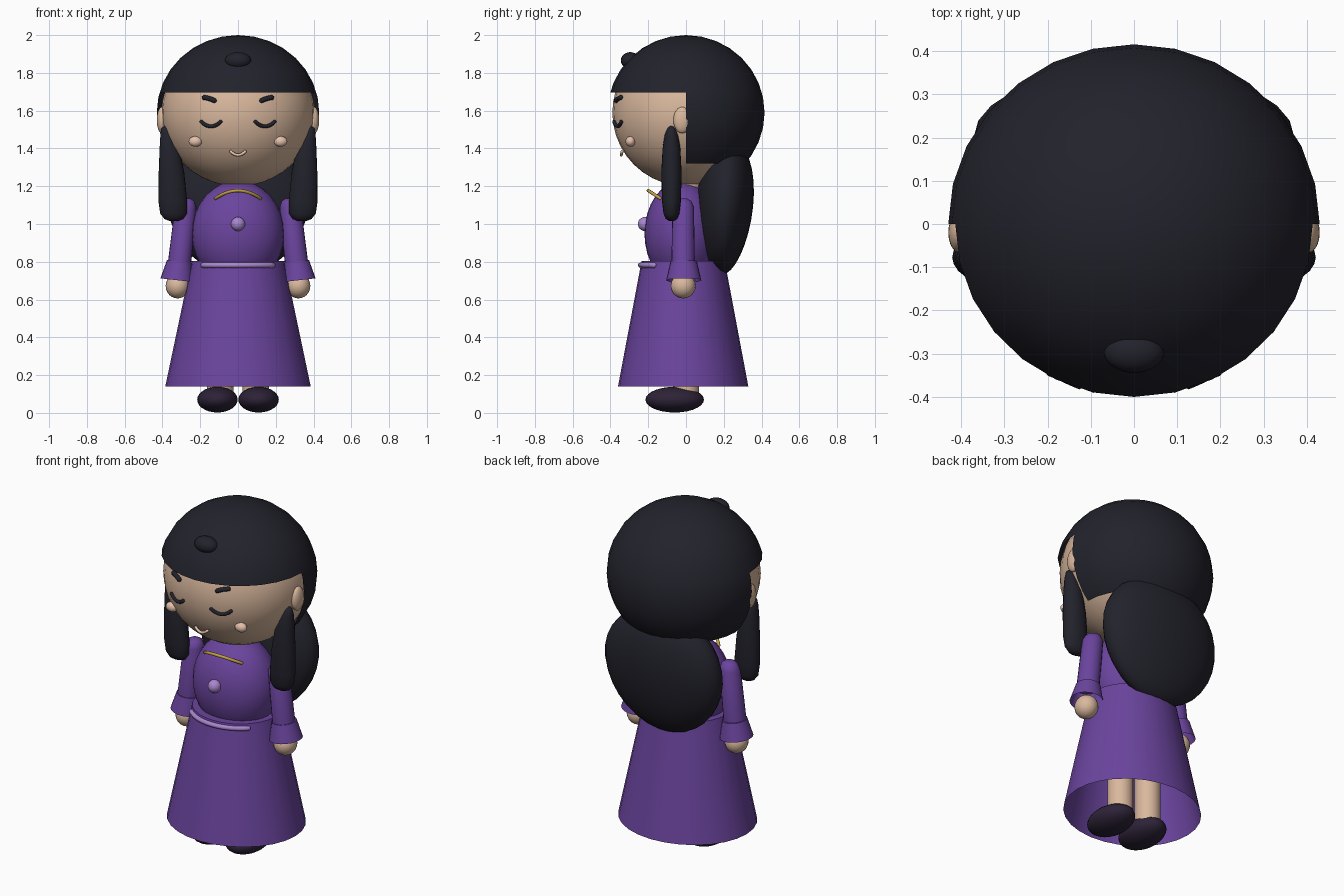
import bpy, bmesh, math
from mathutils import Vector, Matrix

if "Cube" in bpy.data.objects:
    bpy.data.objects.remove(bpy.data.objects["Cube"])


def material(name, rgb):
    m = bpy.data.materials.new(name)
    m.diffuse_color = (*rgb, 1)
    m.use_nodes = True
    m.node_tree.nodes["Principled BSDF"].inputs["Base Color"].default_value = m.diffuse_color
    return m


HAIR = material("dark_hair", (0.016, 0.016, 0.025))
SKIN = material("skin", (0.70, 0.48, 0.34))
PURPLE = material("purple_cloth", (0.145, 0.058, 0.34))
LILAC = material("lilac_trim", (0.40, 0.24, 0.62))
GOLD = material("gold", (0.55, 0.36, 0.06))
SHOE = material("dark_shoe", (0.026, 0.016, 0.038))
BLUSH = material("pale_blush", (0.78, 0.53, 0.41))

HEAD_C = Vector((0, 0, 1.59))
HEAD_R = Vector((0.405, 0.39, 0.39))


def finish(bm, name, mat, angle=40):
    bmesh.ops.recalc_face_normals(bm, faces=bm.faces)
    me = bpy.data.meshes.new(name)
    bm.to_mesh(me)
    bm.free()
    me.materials.append(mat)
    ob = bpy.data.objects.new(name, me)
    bpy.context.collection.objects.link(ob)
    bpy.ops.object.select_all(action='DESELECT')
    ob.select_set(True)
    bpy.context.view_layer.objects.active = ob
    bpy.ops.object.shade_smooth_by_angle(angle=math.radians(angle))
    return ob


def sphere_bm(c, r, seg=28, rings=16):
    bm = bmesh.new()
    bmesh.ops.create_uvsphere(bm, u_segments=seg, v_segments=rings, radius=1)
    bmesh.ops.transform(bm, verts=bm.verts,
                        matrix=Matrix.Translation(c) @ Matrix.Diagonal((*r, 1)))
    return bm


def ellipsoid(name, mat, c, r, seg=28, rings=16):
    return finish(sphere_bm(c, r, seg, rings), name, mat)


def loft(name, mat, rings, seg=24, cap_start=True, cap_end=True):
    """Skin elliptical rings (centre, half x, half y), stacked along z."""
    bm = bmesh.new()
    loops = []
    for c, rx, ry in rings:
        loops.append([bm.verts.new((c[0] + rx * math.cos(2 * math.pi * i / seg),
                                    c[1] + ry * math.sin(2 * math.pi * i / seg), c[2]))
                      for i in range(seg)])
    for a, b in zip(loops, loops[1:]):
        for i in range(seg):
            j = (i + 1) % seg
            bm.faces.new((a[i], a[j], b[j], b[i]))
    if cap_start:
        bm.faces.new(loops[0])
    if cap_end:
        bm.faces.new(loops[-1])
    return finish(bm, name, mat)


def tube(name, mat, pts, r, seg=8):
    """Round tube with domed ends along a list of points."""
    pts = [Vector(p) for p in pts]
    bm = bmesh.new()
    loops = []
    d0, d1 = (pts[1] - pts[0]).normalized(), (pts[-1] - pts[-2]).normalized()
    path = [(pts[0] - d0 * r * 0.6, r * 0.5)] + [(p, r) for p in pts] + [(pts[-1] + d1 * r * 0.6, r * 0.5)]
    for k, (p, rad) in enumerate(path):
        t = (path[min(k + 1, len(path) - 1)][0] - path[max(k - 1, 0)][0]).normalized()
        u = t.cross(Vector((0, 0, 1))).normalized()
        v = t.cross(u)
        loops.append([bm.verts.new(p + rad * (u * math.cos(a) + v * math.sin(a)))
                      for a in (2 * math.pi * i / seg for i in range(seg))])
    for a, b in zip(loops, loops[1:]):
        for i in range(seg):
            j = (i + 1) % seg
            bm.faces.new((a[i], a[j], b[j], b[i]))
    bm.faces.new(loops[0])
    bm.faces.new(loops[-1])
    return finish(bm, name, mat, 60)


def face_point(x, z, out=0.0):
    """Point on the front of the head."""
    k = 1 - (x / HEAD_R.x) ** 2 - ((z - HEAD_C.z) / HEAD_R.z) ** 2
    return (x, -HEAD_R.y * math.sqrt(k) - out, z)


def steps(n):
    return [-1 + 2 * i / n for i in range(n + 1)]


# Head and neck
ellipsoid("head", SKIN, HEAD_C, HEAD_R, 32, 20)
loft("neck", SKIN, [((0, 0, 1.1), 0.09, 0.09), ((0, 0, 1.3), 0.09, 0.09)])

# Hair cap: high fringe in front, long at the back
bm = sphere_bm(HEAD_C, (0.43, 0.416, 0.41))
for co, no in (((0, 0, 1.695), (0, 0, 1)), ((0, 0, 1.32), (0, 0, 1)), ((0, 0, 0), (0, 1, 0))):
    bmesh.ops.bisect_plane(bm, geom=bm.verts[:] + bm.edges[:] + bm.faces[:],
                           dist=1e-5, plane_co=co, plane_no=no)
gone = []
for f in bm.faces:
    c = f.calc_center_median()
    if c.z < (1.695 if c.y < 0 else 1.32):
        gone.append(f)
bmesh.ops.delete(bm, geom=gone, context='FACES')
finish(bm, "hair_cap", HAIR)
ellipsoid("hair_bump", HAIR, (0, -0.295, 1.865), (0.07, 0.05, 0.045), 20, 12)

# Hanging back hair, fuller towards the top
bm = sphere_bm((0, 0, 0), (0.37, 0.15, 0.36))
for v in bm.verts:
    t = v.co.z / 0.36
    v.co.x *= 1 + 0.06 * t
    v.co.y = v.co.y * (1 + 0.12 * t) + 0.205 + 0.02 * t
    v.co.z += 1.09
finish(bm, "back_hair", HAIR)

# Torso, skirt and trims
ellipsoid("torso", PURPLE, (0, -0.02, 0.95), (0.245, 0.2, 0.28))
loft("skirt", PURPLE, [((0, -0.015, 0.14), 0.385, 0.345), ((0, -0.015, 0.805), 0.245, 0.22)],
     28, cap_start=False)
tube("belt", LILAC, [(0.252 * math.sin(0.84 * t), -0.015 - 0.226 * math.cos(0.84 * t), 0.782)
                     for t in steps(14)], 0.014)
tube("necklace", GOLD, [(0.12 * t, -0.2 + 0.065 * t * t, 1.177 - 0.042 * t * t)
                        for t in steps(12)], 0.009)
ellipsoid("button", LILAC, (0, -0.218, 1.0), (0.037, 0.037, 0.037), 20, 12)

# Mouth
tube("mouth", BLUSH, [(0.04 * t, -0.343 + 0.005 * t * t, 1.365 + 0.02 * t * t)
                      for t in steps(10)], 0.008)

# Mirrored parts
for side, s in (("left", -1), ("right", 1)):
    # Face details
    ellipsoid(side + "_ear", SKIN, (s * 0.403, -0.02, 1.55), (0.027, 0.047, 0.07), 20, 12)
    ellipsoid(side + "_cheek", BLUSH, face_point(s * 0.225, 1.437, 0.008), (0.036, 0.026, 0.028), 20, 12)
    tube(side + "_eye", HAIR, [face_point(s * 0.143 + 0.053 * t, 1.517 + 0.026 * t * t, 0.004)
                               for t in steps(10)], 0.010)
    tube(side + "_brow", HAIR, [face_point(s * (0.152 + 0.03 * t), 1.664 + 0.009 * t - 0.003 * t * t, 0.004)
                                for t in steps(6)], 0.013)

    # Side lock, narrow at the top and rounded at the tip
    profile = [(1.017, 0.34, 0.025, 0.014), (1.027, 0.34, 0.05, 0.03), (1.055, 0.341, 0.071, 0.042),
               (1.12, 0.345, 0.076, 0.05), (1.27, 0.352, 0.068, 0.054), (1.4, 0.362, 0.053, 0.047),
               (1.47, 0.371, 0.04, 0.036), (1.505, 0.378, 0.028, 0.022), (1.52, 0.38, 0.01, 0.008)]
    loft(side + "_side_lock", HAIR, [((s * x, -0.077, z), rx, ry) for z, x, rx, ry in profile], 20)

    # Sleeve with rounded shoulder, flared cuff and hand
    loft(side + "_sleeve", PURPLE,
         [((s * 0.272, -0.015, 1.135), 0.02, 0.02), ((s * 0.274, -0.015, 1.122), 0.043, 0.043),
          ((s * 0.277, -0.015, 1.09), 0.057, 0.057), ((s * 0.31, -0.015, 0.79), 0.062, 0.062)], 20)
    cuff = loft(side + "_cuff", PURPLE, [((0, 0, 0.05), 0.066, 0.07), ((0, 0, -0.05), 0.09, 0.093)],
                20, cap_end=False)
    cuff.location = (s * 0.316, -0.012, 0.752)
    cuff.rotation_euler = (0, -s * 0.11, 0)
    ellipsoid(side + "_hand", SKIN, (s * 0.32, -0.015, 0.672), (0.063, 0.066, 0.066), 20, 12)

    # Leg and shoe
    loft(side + "_leg", SKIN, [((s * 0.095, 0, 0.08), 0.07, 0.07), ((s * 0.095, 0, 0.5), 0.07, 0.07)], 20)
    ellipsoid(side + "_shoe", SHOE, (s * 0.109, -0.06, 0.07), (0.107, 0.155, 0.068), 24, 14)
